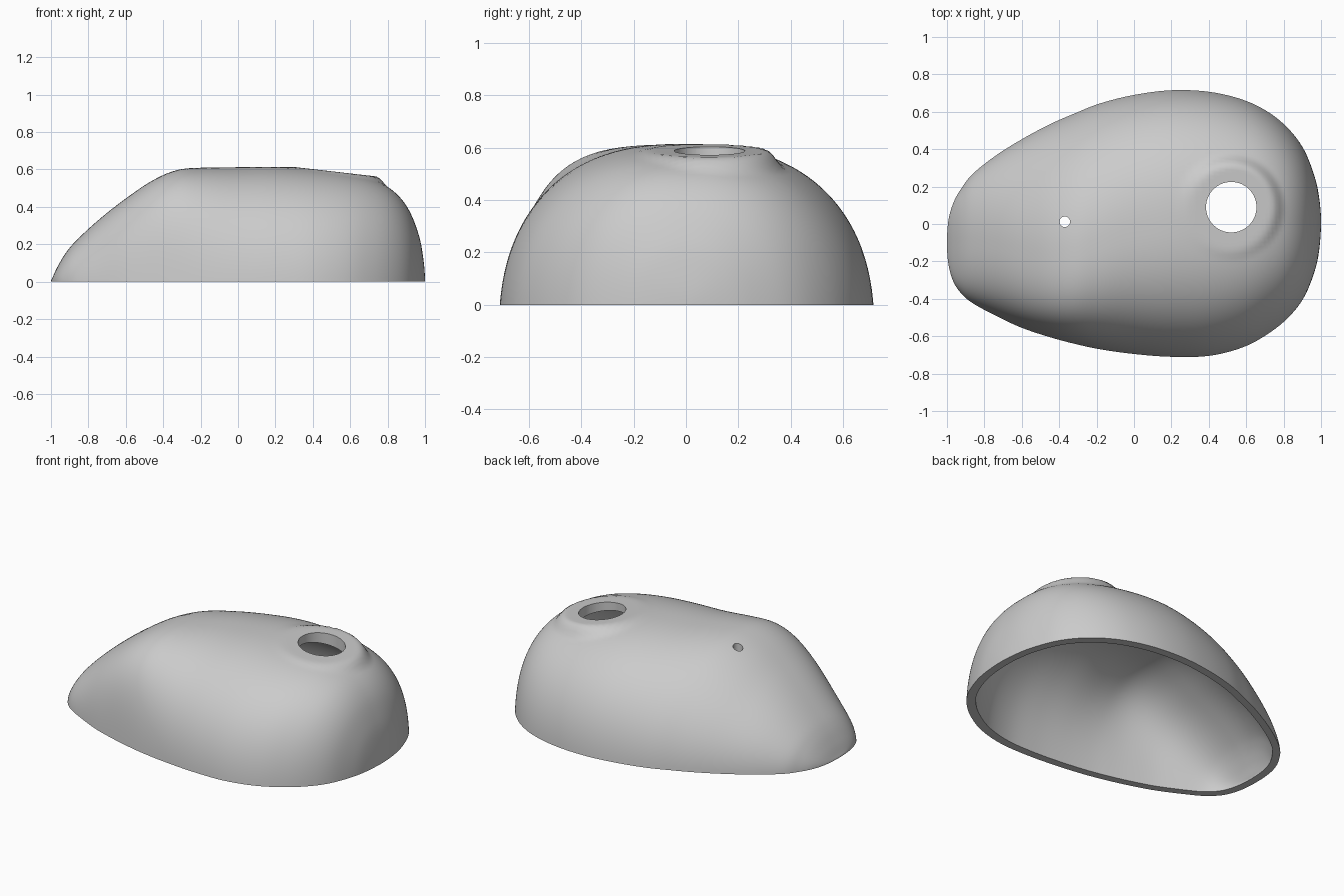
import bpy
import bmesh
import math

cube = bpy.data.objects.get("Cube")
if cube:
    bpy.data.objects.remove(cube, do_unlink=True)

# Stations along the shell: x, back edge y, front edge y, crown height
STATIONS = [
    (-1, -.1, -.1, 0), (-.992, .02, -.215, .022), (-.965, .115, -.31, .08),
    (-.92, .195, -.375, .155), (-.86, .27, -.425, .225), (-.74, .365, -.49, .335),
    (-.6, .453, -.555, .445), (-.45, .533, -.605, .545), (-.32, .59, -.64, .598),
    (-.18, .645, -.67, .61), (0, .69, -.695, .612), (.2, .715, -.71, .614),
    (.4, .707, -.705, .602), (.58, .665, -.66, .58), (.72, .597, -.585, .545),
    (.83, .505, -.495, .485), (.91, .395, -.39, .39), (.965, .255, -.255, .255),
    (.99, .14, -.14, .13), (1, .01, .01, 0),
]
STEPS, ARC = 6, 96
BASE_ANGLE = .11
FULLNESS = .84
HOLE = (.52, .09)


def spline(points, steps):
    """Smooth curve through the stations, rounded off at both ends."""
    x, back, front, top = points[1]
    first = (x, front, back, -top)
    x, back, front, top = points[-2]
    pts = [first] + points + [(x, front, back, -top)]
    out = []
    for i in range(1, len(pts) - 2):
        for k in range(steps):
            t = k / steps
            out.append([.5 * (2 * q + (r - p) * t + (2 * p - 5 * q + 4 * r - s) * t * t
                              + (3 * q - p - 3 * r + s) * t ** 3)
                        for p, q, r, s in zip(*pts[i - 1:i + 3])])
    out.append(points[-1])
    return out


def raise_pad(x, y, z):
    """Blend a flat, slightly tilted pad around the large hole."""
    d = math.hypot(x - HOLE[0], y - HOLE[1])
    t = min(1, max(0, (.285 - d) / .07))
    t = t * t * (3 - 2 * t)
    pad = .588 - .115 * (x - HOLE[0])
    return z + (pad - z) * t


def skin(bm, sections, scale, pad):
    """Loft full, arched cross-sections into one skin and return its vertex grid."""
    grid = []
    low = math.sin(BASE_ANGLE) ** FULLNESS
    wide = math.cos(BASE_ANGLE) ** FULLNESS
    for x, back, front, top in sections:
        # The crown of the narrow half leans towards the front
        lean = -.13 * math.exp(-((x + .4) / .35) ** 2)
        row = []
        for j in range(ARC + 1):
            a = BASE_ANGLE + (math.pi - 2 * BASE_ANGLE) * j / ARC
            c = math.cos(a)
            across = math.copysign(abs(c) ** FULLNESS, c) / wide
            rise = max(0, math.sin(a) ** FULLNESS - low) / (1 - low)
            y = (back + front) / 2 + (back - front) / 2 * across + lean * rise ** 2
            z = top * rise
            if pad:
                z = raise_pad(x, y, z)
            row.append(bm.verts.new((x * scale[0], y * scale[1], z * scale[2])))
        grid.append(row)
    for r, s in zip(grid, grid[1:]):
        for j in range(ARC):
            bm.faces.new((r[j], r[j + 1], s[j + 1], s[j]))
    return grid


def rim(grid):
    """Open bottom edge of a skin, in order."""
    return [r[0] for r in reversed(grid)] + [r[-1] for r in grid]


# Hollow shell: outer skin, inner skin and flat bottom rim
bm = bmesh.new()
sections = spline(STATIONS, STEPS)
outer = rim(skin(bm, sections, (1, 1, 1), True))
inner = rim(skin(bm, sections, (.952, .928, .92), False))
for i in range(len(outer) - 1):
    bm.faces.new((outer[i], outer[i + 1], inner[i + 1], inner[i]))
bmesh.ops.remove_doubles(bm, verts=bm.verts, dist=1e-5)
bmesh.ops.recalc_face_normals(bm, faces=bm.faces)
mesh = bpy.data.meshes.new("shell")
bm.to_mesh(mesh)
bm.free()
shell = bpy.data.objects.new("shell", mesh)
bpy.context.collection.objects.link(shell)

grey = bpy.data.materials.new("light_grey")
grey.use_nodes = True
grey.diffuse_color = (.6, .6, .6, 1)
grey.node_tree.nodes["Principled BSDF"].inputs["Base Color"].default_value = (.6, .6, .6, 1)
mesh.materials.append(grey)

# Large hole in the pad and small hole on the slope
for x, y, radius in ((*HOLE, .135), (-.37, .012, .028)):
    bpy.ops.mesh.primitive_cylinder_add(vertices=64, radius=radius, depth=1, location=(x, y, .7))
    cutter = bpy.context.object
    cutter.name = "hole_cutter"
    cutter.hide_render = True
    cut = shell.modifiers.new("hole", 'BOOLEAN')
    cut.operation = 'DIFFERENCE'
    cut.solver = 'EXACT'
    cut.object = cutter
    bpy.ops.object.select_all(action='DESELECT')
    shell.select_set(True)
    bpy.context.view_layer.objects.active = shell
    bpy.ops.object.modifier_apply(modifier=cut.name)
    bpy.data.objects.remove(cutter, do_unlink=True)

bpy.ops.object.shade_smooth_by_angle(angle=math.radians(45))
